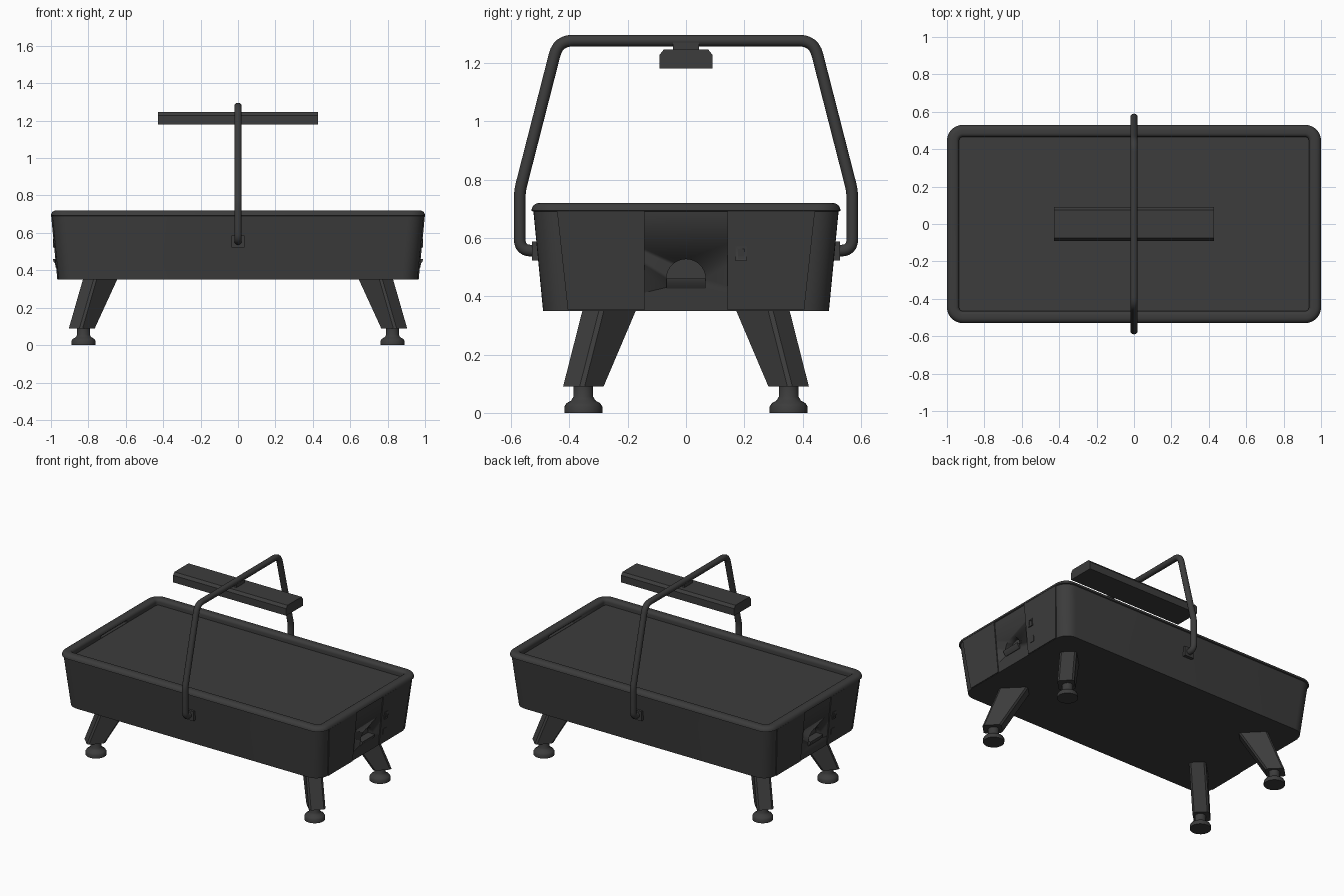
import bpy, bmesh, math
from mathutils import Vector

if "Cube" in bpy.data.objects:
    bpy.data.objects.remove(bpy.data.objects["Cube"])

dark = bpy.data.materials.new("dark_grey")
dark.diffuse_color = (0.045, 0.045, 0.045, 1)
dark.use_nodes = True
dark.node_tree.nodes["Principled BSDF"].inputs["Base Color"].default_value = dark.diffuse_color


def finish(ob, angle=35):
    ob.data.materials.clear()
    ob.data.materials.append(dark)
    bpy.ops.object.select_all(action='DESELECT')
    ob.select_set(True)
    bpy.context.view_layer.objects.active = ob
    bpy.ops.object.shade_smooth_by_angle(angle=math.radians(angle))
    return ob


def loft(name, rings):
    """Skin a list of equal-length point rings and cap both ends."""
    bm = bmesh.new()
    vs = [[bm.verts.new(p) for p in r] for r in rings]
    n = len(rings[0])
    for a, b in zip(vs, vs[1:]):
        for i in range(n):
            j = (i + 1) % n
            bm.faces.new((a[i], a[j], b[j], b[i]))
    bm.faces.new(vs[0][::-1])
    bm.faces.new(vs[-1])
    bmesh.ops.recalc_face_normals(bm, faces=bm.faces)
    me = bpy.data.meshes.new(name)
    bm.to_mesh(me)
    bm.free()
    ob = bpy.data.objects.new(name, me)
    bpy.context.collection.objects.link(ob)
    return finish(ob)


def box(name, x, y, z):
    return loft(name, [[(a, y[0], z[0]), (a, y[1], z[0]), (a, y[1], z[1]), (a, y[0], z[1])] for a in x])


def rounded_rect(hx, hy, r, z, seg=8):
    pts = []
    for k, (sx, sy) in enumerate(((1, 1), (-1, 1), (-1, -1), (1, -1))):
        for i in range(seg + 1):
            a = math.pi / 2 * (k + i / seg)
            pts.append((sx * (hx - r) + r * math.cos(a), sy * (hy - r) + r * math.sin(a), z))
    return pts


def cut(ob, cutter):
    m = ob.modifiers.new("cut", 'BOOLEAN')
    m.object = cutter
    m.solver = 'EXACT'
    bpy.context.view_layer.objects.active = ob
    bpy.ops.object.modifier_apply(modifier=m.name)
    bpy.data.objects.remove(cutter)


def end_x(z):
    """x of the sloping end wall at height z."""
    return 0.96 + (z - 0.35) * 0.097


# Cabinet with rolled rim and sunken playing surface
rings = [rounded_rect(0.96, 0.49, 0.085, 0.35), rounded_rect(0.993, 0.523, 0.085, 0.69)]
for i in range(5):
    a = math.pi / 2 * i / 4
    o = 0.027 * (1 - math.cos(a))
    rings.append(rounded_rect(1 - o, 0.53 - o, 0.085 - o, 0.693 + 0.027 * math.sin(a)))
for i in range(5):
    a = math.pi / 2 * i / 4
    o = 0.02 * math.sin(a)
    rings.append(rounded_rect(0.955 - o, 0.485 - o, 0.04 - o, 0.70 + 0.02 * math.cos(a)))
rings.append(rounded_rect(0.935, 0.465, 0.02, 0.68))
cabinet = loft("cabinet", rings)

# Both ends, the second turned half round
for s, tag in ((1, "right"), (-1, "left")):
    def turn(pts):
        return [(s * x, s * y, z) for x, y, z in pts]

    # Goal slot and puck return opening
    cut(cabinet, box("goal_cutter", (s * 0.92, s * 0.955), (-0.14, 0.14), (0.682, 0.699)))
    dome = [(0.067 * math.cos(math.pi * i / 16), 0.46 + 0.067 * math.sin(math.pi * i / 16)) for i in range(17)]
    dome += [(-0.067, 0.43), (0.067, 0.43)]
    cut(cabinet, loft("return_cutter", [turn([(x, y, z) for y, z in dome]) for x in (0.935, 1.02)]))

    # Puck return tray
    prof = [(0.93, 0.46), (0.989, 0.46), (0.987, 0.448), (0.971, 0.426), (0.93, 0.426)]
    loft(tag + "_return_tray", [turn([(x, y, z) for x, z in prof]) for y in (-0.067, 0.067)])

    # Raised side panels either side of the middle bay
    for k, side in ((-1, "near"), (1, "far")):
        loft(f"{tag}_{side}_end_panel", [turn([
            (end_x(z) + d, k * 0.143, z) for d in (-0.01, 0.006)] + [
            (end_x(z) + d, k * w, z) for d in (0.006, -0.01)])
            for z, w in ((0.352, 0.405), (0.692, 0.442))])

    # Coin mechanism with a recessed slot, and coin return flap
    coin = loft(tag + "_coin_slot", [turn([(0.95, y, z), (end_x(z) + 0.012, y, z),
                (end_x(z + 0.05) + 0.009, y, z + 0.05), (0.95, y, z + 0.05)])
                for z in (0.521,) for y in (0.17, 0.208)])
    cut(coin, loft("slot_cutter", [turn([(x, 0.178, 0.528), (x, 0.2, 0.528), (x, 0.2, 0.562),
                                         (x, 0.178, 0.562)]) for x in (0.984, 1.02)]))
    loft(tag + "_coin_return", [turn([(0.95, y, 0.415), (end_x(0.415) + 0.009, y, 0.415),
         (end_x(0.455) + 0.010, y, 0.455), (0.95, y, 0.455)]) for y in (0.17, 0.208)])

# Splayed diagonal legs with levelling feet
foot_profile = [(0.034, 0.095), (0.034, 0.055), (0.042, 0.042), (0.058, 0.033), (0.065, 0.022), (0.065, 0)]
for sx, lr in ((-1, "left"), (1, "right")):
    for sy, fb in ((-1, "front"), (1, "back")):
        out = Vector((sx, sy, 0)).normalized()
        side = Vector((-out.y, out.x, 0))

        def section(cx, cy, z, w, t):
            c = Vector((sx * cx, sy * cy, z))
            b = 0.012
            return [c + out * u + side * v for u, v in (
                (w, t - b), (w - b, t), (b - w, t), (-w, t - b),
                (-w, b - t), (b - w, -t), (w - b, -t), (w, b - t))]
        loft(f"{fb}_{lr}_leg", [section(0.835, 0.352, 0.09, 0.058, 0.052),
                                section(0.736, 0.262, 0.355, 0.09, 0.052)])
        loft(f"{fb}_{lr}_foot", [[(sx * 0.826 + r * math.cos(math.tau * i / 24),
                                   sy * 0.352 + r * math.sin(math.tau * i / 24), z)
                                  for i in range(24)] for r, z in foot_profile])

# Overhead arch tube with rounded bends
half = [(-0.515, 0.556, 0), (-0.57, 0.556, 0.04), (-0.57, 0.76, 0.025), (-0.438, 1.276, 0.05)]
path = half + [(-y, z, d) for y, z, d in reversed(half)]
pts = []
for i, (y, z, d) in enumerate(path):
    p = Vector((0, y, z))
    if d == 0:
        pts.append(p)
        continue
    a, b = (p + (Vector((0, q[0], q[1])) - p).normalized() * d for q in (path[i - 1], path[i + 1]))
    for k in range(7):
        t = k / 6
        pts.append(a * (1 - t) ** 2 + p * 2 * t * (1 - t) + b * t * t)
curve = bpy.data.curves.new("lamp_arch", 'CURVE')
curve.dimensions = '3D'
curve.bevel_depth = 0.02
curve.bevel_resolution = 4
curve.use_fill_caps = True
spline = curve.splines.new('POLY')
spline.points.add(len(pts) - 1)
for sp, p in zip(spline.points, pts):
    sp.co = (*p, 1)
arch = bpy.data.objects.new("lamp_arch", curve)
bpy.context.collection.objects.link(arch)
bpy.ops.object.select_all(action='DESELECT')
arch.select_set(True)
bpy.context.view_layer.objects.active = arch
bpy.ops.object.convert(target='MESH')
finish(bpy.context.view_layer.objects.active, 40)

# Arch mounting plates
for s, tag in ((-1, "front"), (1, "back")):
    box(tag + "_arch_mount", (-0.034, 0.034), sorted((s * 0.49, s * 0.528)), (0.522, 0.587))

# Hanging lamp and its bracket
lamp = [(-0.09, 1.18), (0.09, 1.18), (0.09, 1.228), (0.076, 1.246), (-0.076, 1.246), (-0.09, 1.228)]
loft("lamp_shade", [[(x, y, z) for y, z in lamp] for x in (-0.427, 0.427)])
box("lamp_bracket", (-0.02, 0.02), (-0.044, 0.044), (1.24, 1.27))
